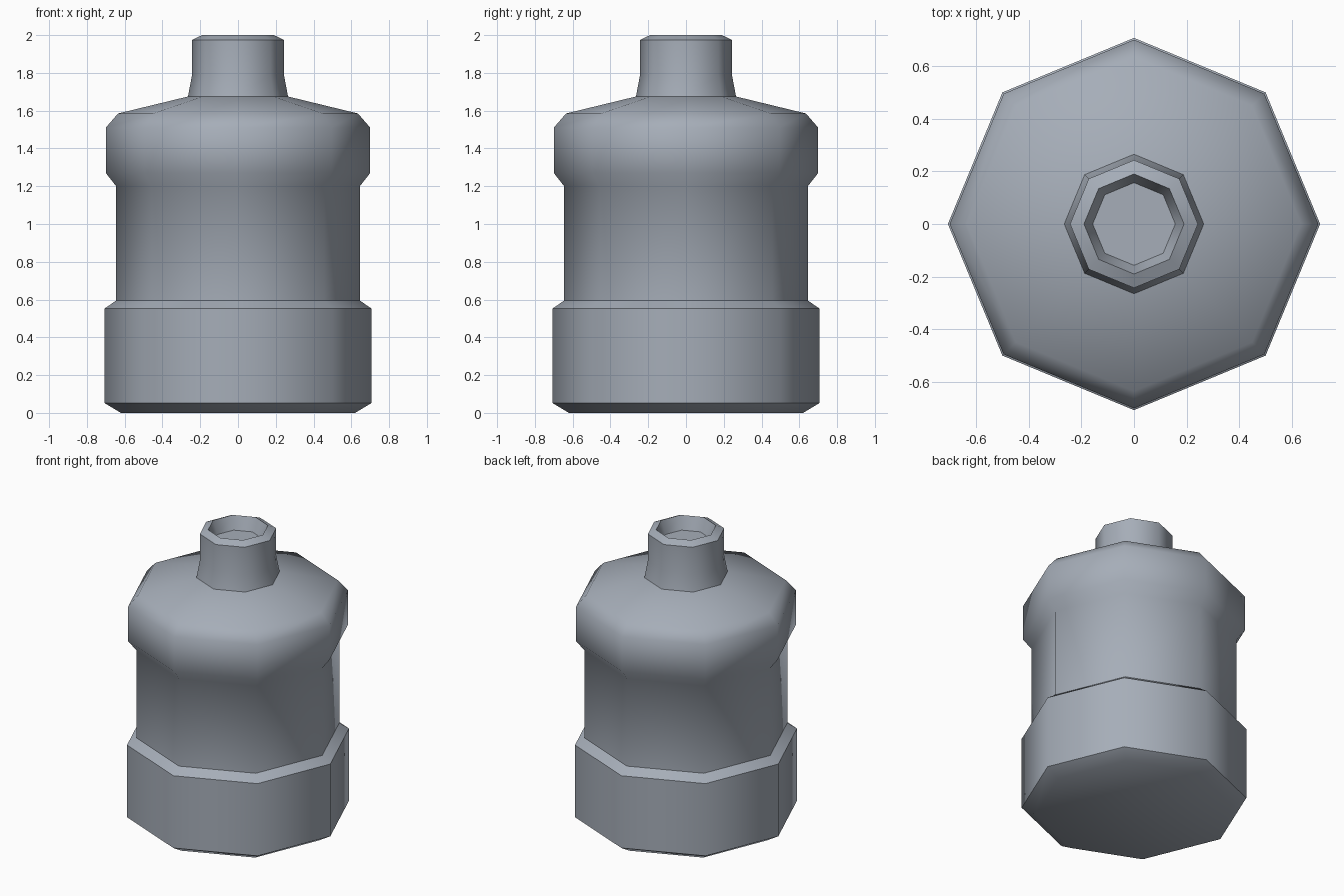
import bpy, bmesh, math

if "Cube" in bpy.data.objects:
    bpy.data.objects.remove(bpy.data.objects["Cube"])

SIDES = 8

mat = bpy.data.materials.new("blue_grey")
mat.diffuse_color = (0.38, 0.42, 0.48, 1)
mat.use_nodes = True
mat.node_tree.nodes["Principled BSDF"].inputs["Base Color"].default_value = mat.diffuse_color

# Bottle profile as (radius, height), from the underside up and into the spout
profile = [
    (0.62, 0.0), (0.707, 0.052), (0.707, 0.552), (0.645, 0.595),   # base band
    (0.645, 1.20), (0.70, 1.27), (0.70, 1.51), (0.635, 1.585),     # body, shoulder
    (0.265, 1.675), (0.243, 1.79), (0.243, 1.975), (0.19, 2.0),    # neck, rim
    (0.157, 1.91),                                                 # recess
]


def lathe(name, points):
    bm = bmesh.new()
    rings = []
    for r, z in points:
        angles = [math.tau * i / SIDES for i in range(SIDES)]
        rings.append([bm.verts.new((r * math.cos(a), r * math.sin(a), z)) for a in angles])
    for low, high in zip(rings, rings[1:]):
        for i in range(SIDES):
            j = (i + 1) % SIDES
            bm.faces.new((low[i], low[j], high[j], high[i]))
    bm.faces.new(rings[0][::-1])   # underside
    bm.faces.new(rings[-1])        # recess floor
    mesh = bpy.data.meshes.new(name)
    bm.to_mesh(mesh)
    bm.free()
    mesh.materials.append(mat)
    obj = bpy.data.objects.new(name, mesh)
    bpy.context.collection.objects.link(obj)
    return obj


# Smooth around the octagon, sharp at the bands and neck
bottle = lathe("bottle", profile)
bpy.context.view_layer.objects.active = bottle
bottle.select_set(True)
bpy.ops.object.shade_smooth_by_angle(angle=math.radians(48))
